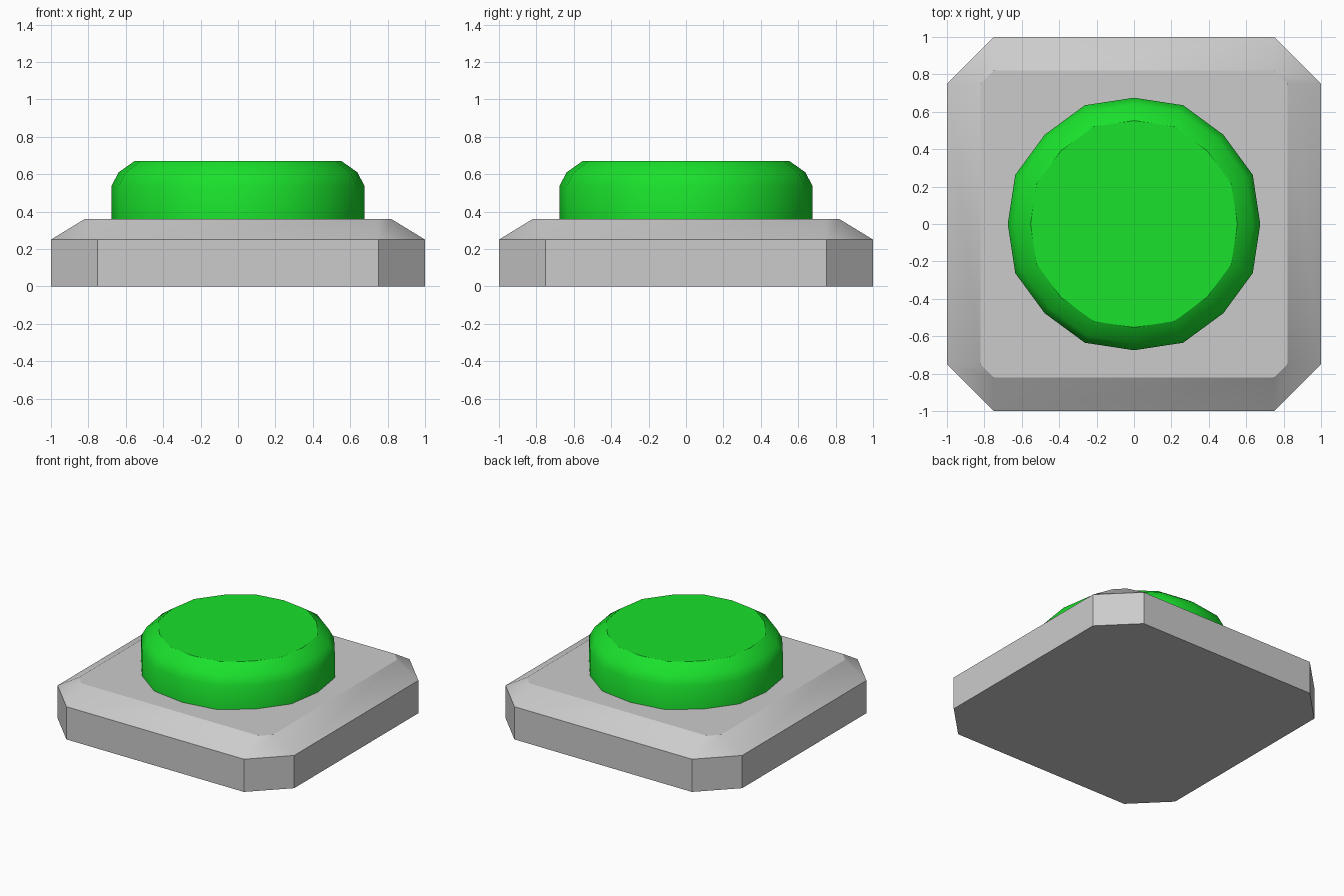
import bpy, bmesh
from math import sin, cos, pi, radians

if "Cube" in bpy.data.objects:
    bpy.data.objects.remove(bpy.data.objects["Cube"])


def loft(name, rings, angle):
    """Skin a stack of equal-sized rings, cap both ends, smooth by angle."""
    bm = bmesh.new()
    loops = [[bm.verts.new(p) for p in ring] for ring in rings]
    n = len(loops[0])
    for a, b in zip(loops, loops[1:]):
        for i in range(n):
            j = (i + 1) % n
            bm.faces.new((a[i], a[j], b[j], b[i]))
    bm.faces.new(loops[0][::-1])
    bm.faces.new(loops[-1])
    mesh = bpy.data.meshes.new(name)
    bm.to_mesh(mesh)
    bm.free()
    obj = bpy.data.objects.new(name, mesh)
    bpy.context.collection.objects.link(obj)
    bpy.ops.object.select_all(action='DESELECT')
    obj.select_set(True)
    bpy.context.view_layer.objects.active = obj
    bpy.ops.object.shade_smooth_by_angle(angle=radians(angle))
    return obj


def octagon(half, corner, z):
    """Square ring with cut corners, counter-clockwise."""
    pts = []
    x, y = half, corner
    for _ in range(4):
        pts += [(x, -y, z), (x, y, z)]
        x, y = half, corner
        a = len(pts) // 2 * pi / 2
        pts[-2:] = pts[-2:]
    quarter = [(half, -corner), (half, corner)]
    turns = [(1, 0), (0, 1), (-1, 0), (0, -1)]
    return [(c * px - s * py, s * px + c * py, z)
            for c, s in turns for px, py in quarter]


def round_ring(r, z, sides=16):
    """Slightly squashed 16-gon: in-between corners sit a little further out."""
    ring = []
    for i in range(sides):
        k = r * (1.018 if i % 2 else 1.0)
        a = 2 * pi * i / sides
        ring.append((k * cos(a), k * sin(a), z))
    return ring


# Base plate with cut corners and chamfered top
loft("base_plate", [octagon(1, 0.75, 0), octagon(1, 0.75, 0.25),
                    octagon(0.82, 0.75, 0.36)], 30)

# Push button with rounded rim
button = loft("button", [round_ring(r, z) for r, z in
                         ((0.675, 0.34), (0.675, 0.54), (0.638, 0.61), (0.553, 0.67))], 35)
green = bpy.data.materials.new("green")
green.diffuse_color = (0.01, 0.75, 0.025, 1)
green.use_nodes = True
green.node_tree.nodes["Principled BSDF"].inputs["Base Color"].default_value = green.diffuse_color
button.data.materials.append(green)
